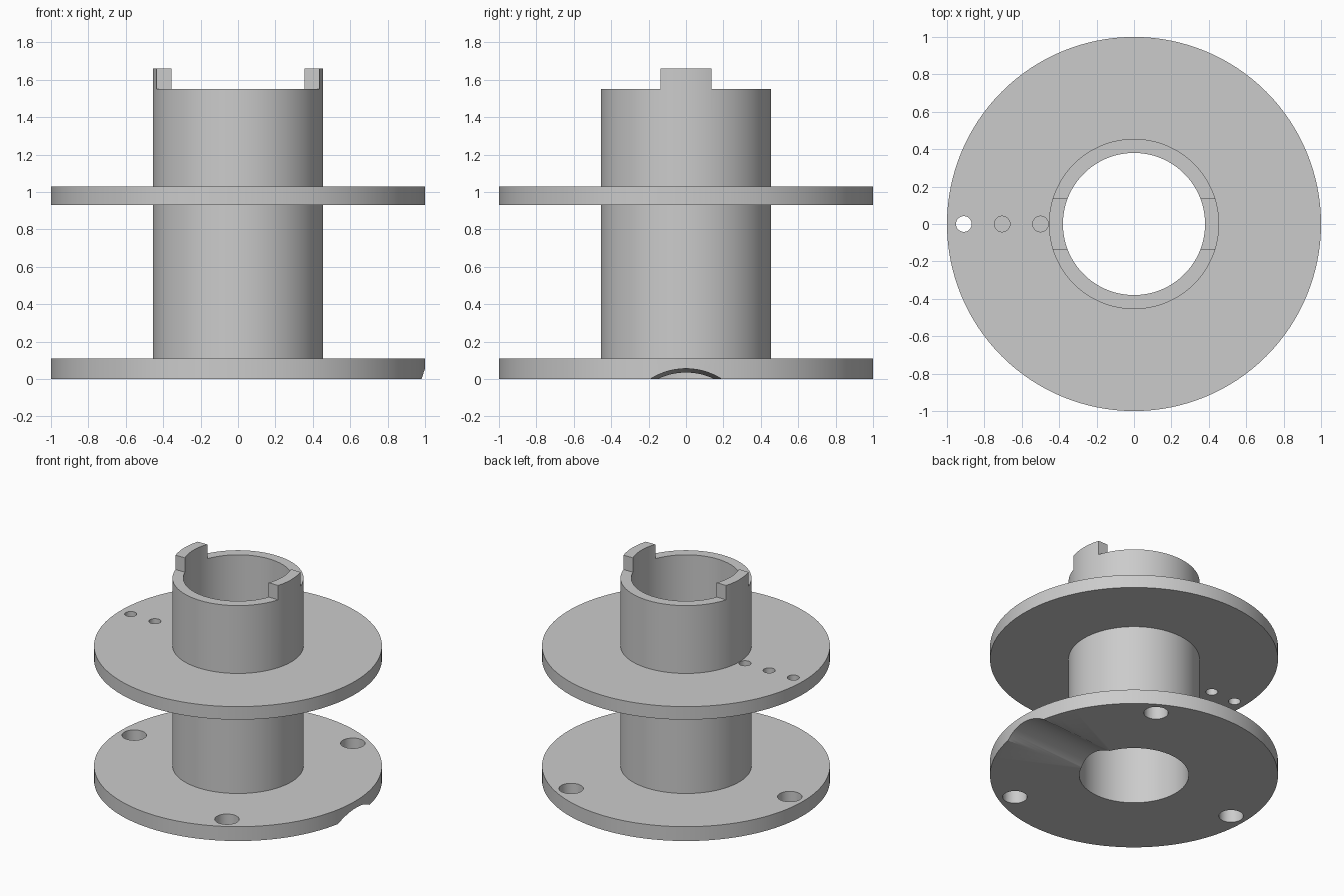
import bpy
import bmesh
import math
from mathutils import Matrix, Vector

SIDES = 128
BORE, TUBE, RIM = 0.38, 0.455, 1.0
BASE_TOP, DISC_LOW, DISC_TOP = 0.11, 0.93, 1.03
TUBE_TOP, TAB_TOP, TAB_HALF = 1.55, 1.66, 0.135

default = bpy.data.objects.get("Cube")
if default:
    bpy.data.objects.remove(default, do_unlink=True)

grey = bpy.data.materials.new("plain grey")
grey.use_nodes = True
grey.diffuse_color = (0.6, 0.6, 0.6, 1)
grey.node_tree.nodes["Principled BSDF"].inputs["Base Color"].default_value = grey.diffuse_color


def add_object(name, bm):
    bmesh.ops.recalc_face_normals(bm, faces=bm.faces[:])
    mesh = bpy.data.meshes.new(name)
    bm.to_mesh(mesh)
    bm.free()
    mesh.materials.append(grey)
    obj = bpy.data.objects.new(name, mesh)
    bpy.context.collection.objects.link(obj)
    return obj


def lathe(name, profile):
    """Closed ring of (radius, height) points turned about z."""
    bm = bmesh.new()
    verts = [bm.verts.new((r, 0, z)) for r, z in profile]
    edges = [bm.edges.new((a, b)) for a, b in zip(verts, verts[1:] + verts[:1])]
    bmesh.ops.spin(bm, geom=verts + edges, cent=(0, 0, 0), axis=(0, 0, 1),
                   angle=math.tau, steps=SIDES, use_merge=True)
    bmesh.ops.remove_doubles(bm, verts=bm.verts[:], dist=1e-5)
    return add_object(name, bm)


def rod(name, start, end, radius, sides):
    start, end = Vector(start), Vector(end)
    axis = end - start
    turn = axis.to_track_quat("Z", "Y").to_matrix().to_4x4()
    bm = bmesh.new()
    bmesh.ops.create_cone(bm, cap_ends=True, segments=sides, radius1=radius,
                          radius2=radius, depth=axis.length,
                          matrix=Matrix.Translation((start + end) / 2) @ turn)
    return add_object(name, bm)


def box(name, centre, size):
    bm = bmesh.new()
    bmesh.ops.create_cube(bm, size=1, matrix=Matrix.Translation(centre) @ Matrix.Diagonal((*size, 1)))
    return add_object(name, bm)


# Spool: base flange, tube and upper flange in one turned body
spool = lathe("spool_body", [
    (BORE, 0), (RIM, 0), (RIM, BASE_TOP), (TUBE, BASE_TOP),
    (TUBE, DISC_LOW), (RIM, DISC_LOW), (RIM, DISC_TOP), (TUBE, DISC_TOP),
    (TUBE, TAB_TOP), (BORE, TAB_TOP)])

cutters = []

# Tube rim lowered at front and back, leaving a tab on each side
for side in (-1, 1):
    cutters.append(box("rim_cutter", (0, side * (TAB_HALF + 0.5), TUBE_TOP + 0.5), (2, 1, 1)))

# Three screw holes in the base flange
for degrees in (60, 180, 300):
    x, y = 0.88 * math.cos(math.radians(degrees)), 0.88 * math.sin(math.radians(degrees))
    cutters.append(rod("screw_hole_cutter", (x, y, -0.2), (x, y, 0.3), 0.085, 48))

# Row of small holes in the upper flange
for x in (-0.91, -0.705, -0.5):
    cutters.append(rod("small_hole_cutter", (x, 0, 0.8), (x, 0, 1.2), 0.042, 32))

# Shallow sloping groove under the base flange
cutters.append(rod("groove_cutter", (0, 0, -0.338), (1.2, 0, -0.298), 0.36, SIDES))

bpy.context.view_layer.objects.active = spool
for cutter in cutters:
    cutter.hide_render = True
    cut = spool.modifiers.new("cut", "BOOLEAN")
    cut.operation = "DIFFERENCE"
    cut.solver = "EXACT"
    cut.object = cutter
    bpy.ops.object.modifier_apply(modifier=cut.name)
    bpy.data.objects.remove(cutter, do_unlink=True)

# Smooth round walls with crisp edges
bpy.ops.object.select_all(action="DESELECT")
spool.select_set(True)
bpy.ops.object.shade_smooth_by_angle(angle=math.radians(30))
